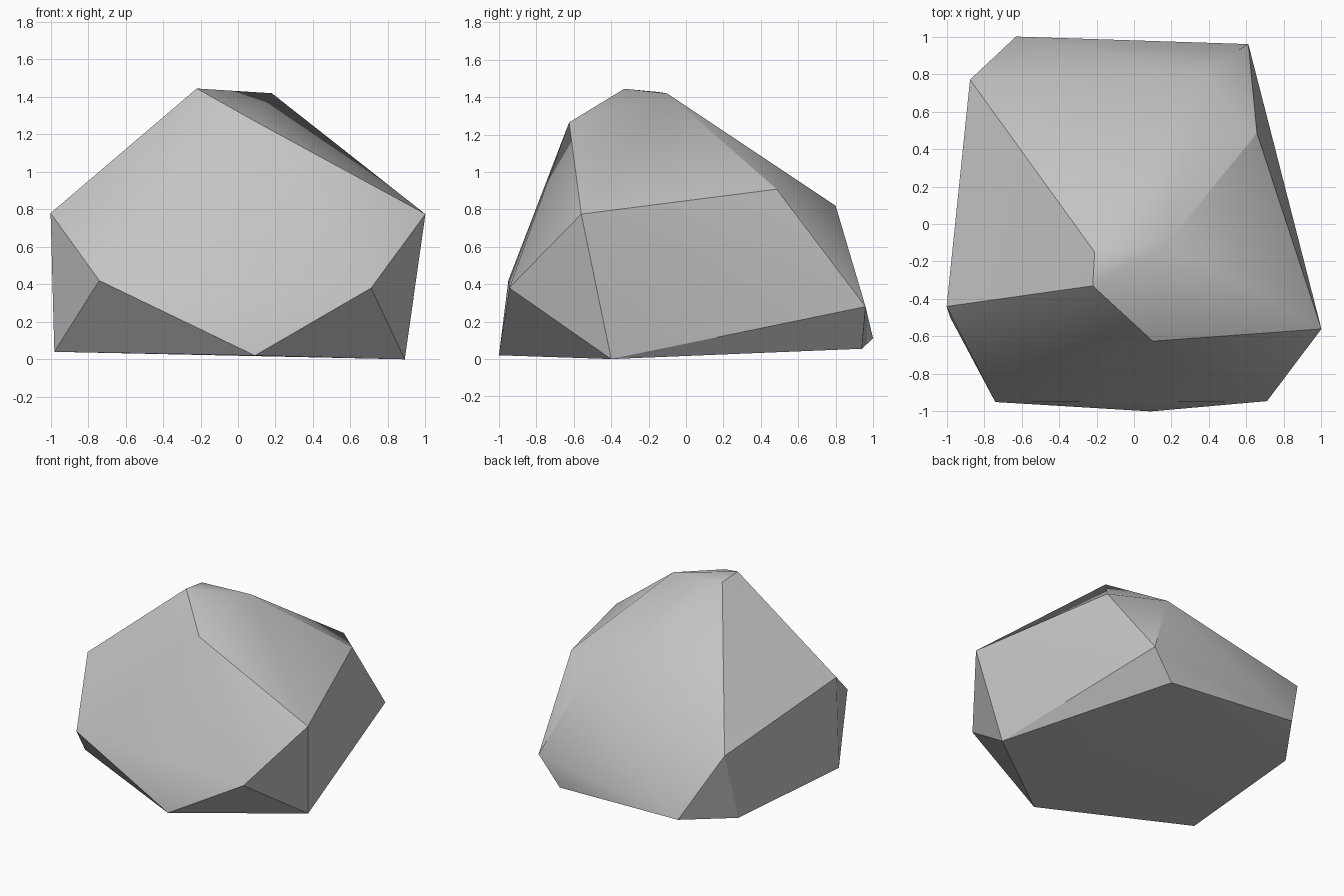
import bpy, bmesh, math

if "Cube" in bpy.data.objects:
    bpy.data.objects.remove(bpy.data.objects["Cube"])

# Corner points of the boulder, grouped by level
base = [(0.89, -0.40, 0.0), (0.09, -1.0, 0.02), (-0.98, -0.50, 0.04),
        (-0.89, 0.62, 0.05), (-0.63, 1.0, 0.11), (0.44, 0.94, 0.055)]
middle = [(-0.74, -0.95, 0.42), (0.71, -0.945, 0.38), (1.0, -0.56, 0.775),
          (0.61, 0.96, 0.28), (-0.875, 0.77, 0.59), (-1.0, -0.44, 0.78)]
crown = [(0.36, 0.80, 0.82), (0.656, 0.485, 0.908), (0.10, -0.625, 1.265),
         (0.18, -0.10, 1.42), (-0.22, -0.33, 1.445), (-0.21, -0.15, 1.428)]

# Boulder: convex hull of the corners
bm = bmesh.new()
for p in base + middle + crown:
    bm.verts.new(p)
bmesh.ops.convex_hull(bm, input=bm.verts[:])
bmesh.ops.delete(bm, geom=[v for v in bm.verts if not v.link_faces], context='VERTS')
bmesh.ops.recalc_face_normals(bm, faces=bm.faces[:])
mesh = bpy.data.meshes.new("boulder")
bm.to_mesh(mesh)
bm.free()
boulder = bpy.data.objects.new("boulder", mesh)
bpy.context.collection.objects.link(boulder)

# Plain grey stone
stone = bpy.data.materials.new("grey stone")
stone.diffuse_color = (0.55, 0.55, 0.55, 1.0)
stone.use_nodes = True
stone.node_tree.nodes["Principled BSDF"].inputs["Base Color"].default_value = stone.diffuse_color
mesh.materials.append(stone)

# Soft facets with the main ridges kept sharp
bpy.context.view_layer.objects.active = boulder
boulder.select_set(True)
bpy.ops.object.shade_smooth_by_angle(angle=math.radians(30))
